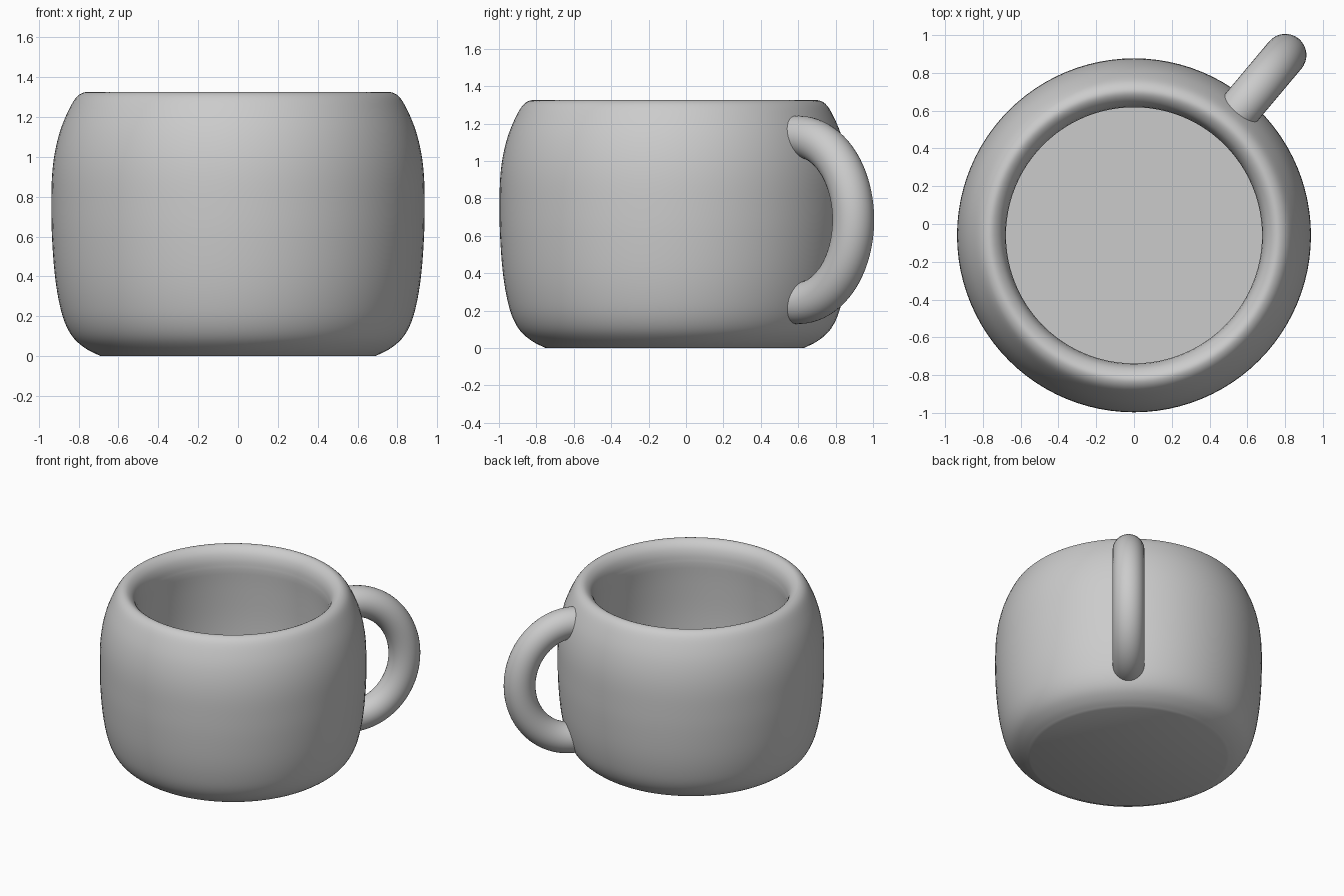
import bpy, math
from mathutils import Vector

cube = bpy.data.objects.get("Cube")
if cube:
    bpy.data.objects.remove(cube, do_unlink=True)

CENTRE_Y = -0.06
HANDLE_ANGLE = math.radians(50)

clay = bpy.data.materials.new("grey_ceramic")
clay.use_nodes = True
colour = (0.6, 0.6, 0.6, 1)
clay.diffuse_color = colour
clay.node_tree.nodes["Principled BSDF"].inputs["Base Color"].default_value = colour


def smooth_path(points, steps=4):
    """Catmull-Rom curve through the points."""
    pts = [Vector(p) for p in points]
    pts = [2 * pts[0] - pts[1]] + pts + [2 * pts[-1] - pts[-2]]
    path = []
    for a, b, c, d in zip(pts, pts[1:], pts[2:], pts[3:]):
        for i in range(steps):
            t = i / steps
            path.append(0.5 * (2 * b + (c - a) * t + (2 * a - 5 * b + 4 * c - d) * t ** 2
                               + (3 * b - a - 3 * c + d) * t ** 3))
    return path + [pts[-2]]


def add_mesh(name, verts, faces):
    mesh = bpy.data.meshes.new(name)
    mesh.from_pydata(verts, [], faces)
    mesh.materials.append(clay)
    obj = bpy.data.objects.new(name, mesh)
    bpy.context.collection.objects.link(obj)
    bpy.ops.object.select_all(action="DESELECT")
    obj.select_set(True)
    bpy.context.view_layer.objects.active = obj
    bpy.ops.object.shade_smooth_by_angle(angle=math.radians(35))
    return obj


def skin(name, rings):
    """Join equal rings of points into a tube with capped ends."""
    n = len(rings[0])
    verts = [v for ring in rings for v in ring]
    faces = [(r * n + i, r * n + (i + 1) % n, (r + 1) * n + (i + 1) % n, (r + 1) * n + i)
             for r in range(len(rings) - 1) for i in range(n)]
    faces.append(tuple(reversed(range(n))))
    faces.append(tuple(range(len(verts) - n, len(verts))))
    return add_mesh(name, verts, faces)


# Cup body: one lathed wall, from the foot over the rim to the inner floor
outside = [(0.69, 0), (0.76, 0.035), (0.825, 0.09), (0.87, 0.17), (0.9, 0.28),
           (0.921, 0.42), (0.934, 0.6), (0.937, 0.75), (0.934, 0.9), (0.92, 1.02),
           (0.893, 1.13), (0.855, 1.225), (0.815, 1.295), (0.775, 1.323), (0.74, 1.318),
           (0.705, 1.285), (0.685, 1.235), (0.678, 1.17)]
inside = [(0.678, 1.17), (0.69, 1.0), (0.7, 0.75), (0.695, 0.5), (0.68, 0.3), (0.68, 0.2)]
profile = smooth_path(outside) + smooth_path(inside)[1:]
SIDES = 96
skin("cup_body", [[(r * math.cos(2 * math.pi * i / SIDES),
                    CENTRE_Y + r * math.sin(2 * math.pi * i / SIDES), z)
                   for i in range(SIDES)] for r, z in profile])

# Handle: round tube swept along half an ellipse, ends buried in the wall
HALF_WIDTH, HALF_HEIGHT, TUBE = 0.386, 0.445, 0.112
out = Vector((math.cos(HANDLE_ANGLE), math.sin(HANDLE_ANGLE), 0))
up = Vector((0, 0, 1))
side = up.cross(out)
hub = Vector((0, CENTRE_Y, 0.685)) + out * 0.86
rings = []
for k in range(49):
    a = math.radians(-102 + 204 * k / 48)
    centre = hub + out * HALF_WIDTH * math.cos(a) + up * HALF_HEIGHT * math.sin(a)
    normal = (out * HALF_HEIGHT * math.cos(a) + up * HALF_WIDTH * math.sin(a)).normalized()
    rings.append([centre + TUBE * (normal * math.cos(b) + side * math.sin(b))
                  for b in (-2 * math.pi * i / 32 for i in range(32))])
skin("handle", rings)
